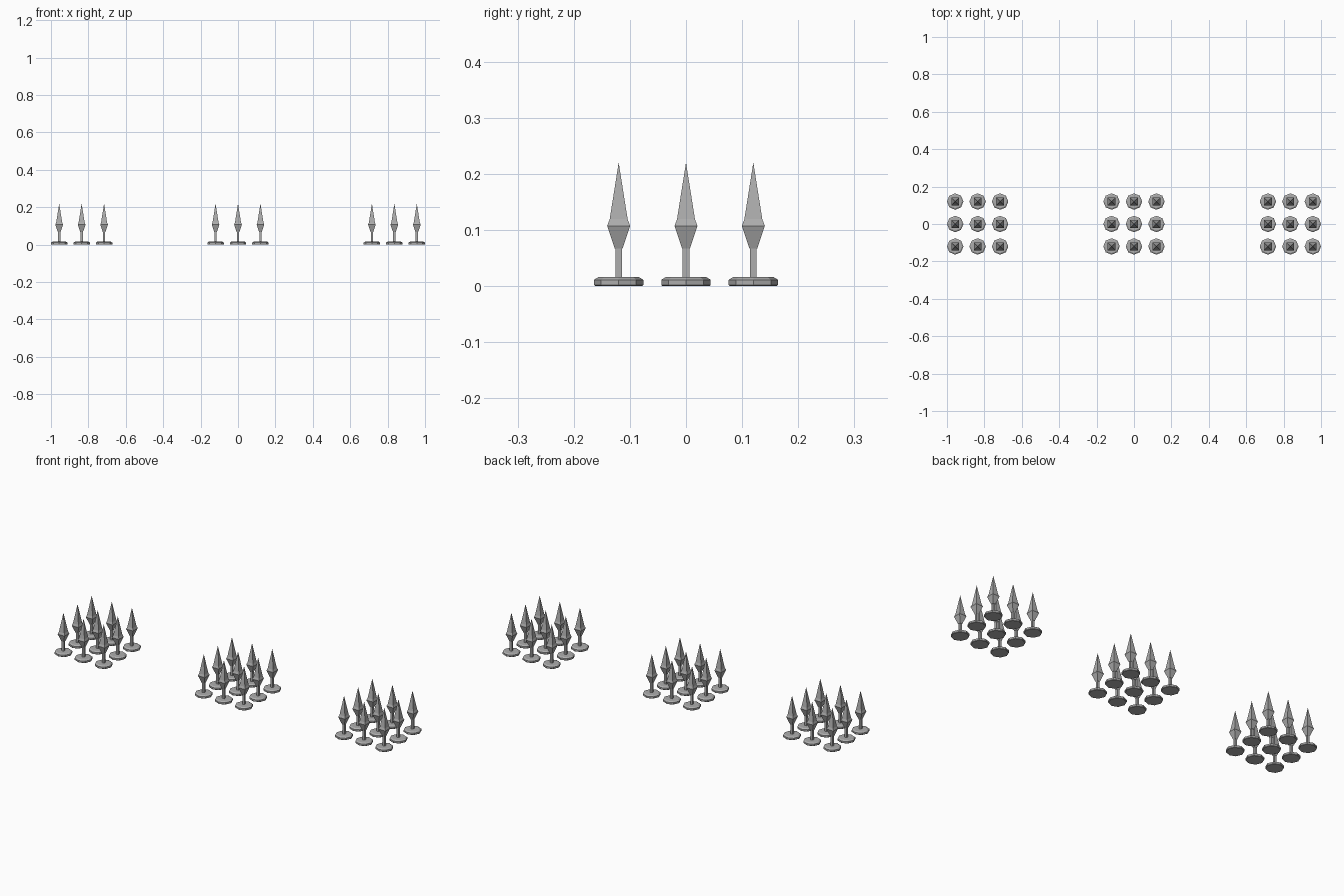
import bpy, bmesh, math

cube = bpy.data.objects.get("Cube")
if cube:
    bpy.data.objects.remove(cube, do_unlink=True)

steel = bpy.data.materials.new("grey_steel")
steel.use_nodes = True
GREY = (0.42, 0.42, 0.42, 1)
steel.diffuse_color = GREY
steel.node_tree.nodes["Principled BSDF"].inputs["Base Color"].default_value = GREY


def lathe(name, profile, sides, turn, smooth=False):
    """Stack rings of (radius, height) and skin them; radius 0 makes a point."""
    bm = bmesh.new()
    rings = []
    for r, z in profile:
        n = sides if r else 1
        rings.append([bm.verts.new((r * math.cos(turn + math.tau * i / sides),
                                    r * math.sin(turn + math.tau * i / sides), z))
                      for i in range(n)])
    for a, b in zip(rings, rings[1:]):
        for i in range(sides):
            j = (i + 1) % sides
            bm.faces.new((a[i], a[j], b[0]) if len(b) == 1 else (a[i], a[j], b[j], b[i]))
    for ring in (rings[0], rings[-1]):
        if len(ring) > 1:
            bm.faces.new(ring)
    bmesh.ops.recalc_face_normals(bm, faces=bm.faces)
    mesh = bpy.data.meshes.new(name)
    bm.to_mesh(mesh)
    bm.free()
    mesh.materials.append(steel)
    if smooth:
        mesh.shade_smooth()
        mesh.set_sharp_from_angle(angle=math.radians(46))
    return mesh


# Square sections face the axes, so half widths become corner radii
Q = math.sqrt(2)
parts = {
    "base": lathe("base", [(0.042, 0), (0.044, 0.002), (0.044, 0.011), (0.036, 0.016)], 8, 0),
    "stem": lathe("stem", [(0.006 * Q, 0.014), (0.006 * Q, 0.07)], 4, math.pi / 4),
    "spearhead": lathe("spearhead", [(0.007 * Q, 0.067), (0.0205 * Q, 0.107),
                                     (0.016 * Q, 0.119), (0, 0.22)], 4, math.pi / 4),
}

# Three clusters, each a three by three grid of spikes
for cluster, cx in (("right", -0.836), ("middle", 0), ("left", 0.836)):
    for row in (-1, 0, 1):
        for col in (-1, 0, 1):
            for part, mesh in parts.items():
                obj = bpy.data.objects.new(f"{cluster}_{part}_{row + 2}_{col + 2}", mesh)
                obj.location = (cx + col * 0.12, row * 0.12, 0)
                bpy.context.collection.objects.link(obj)
